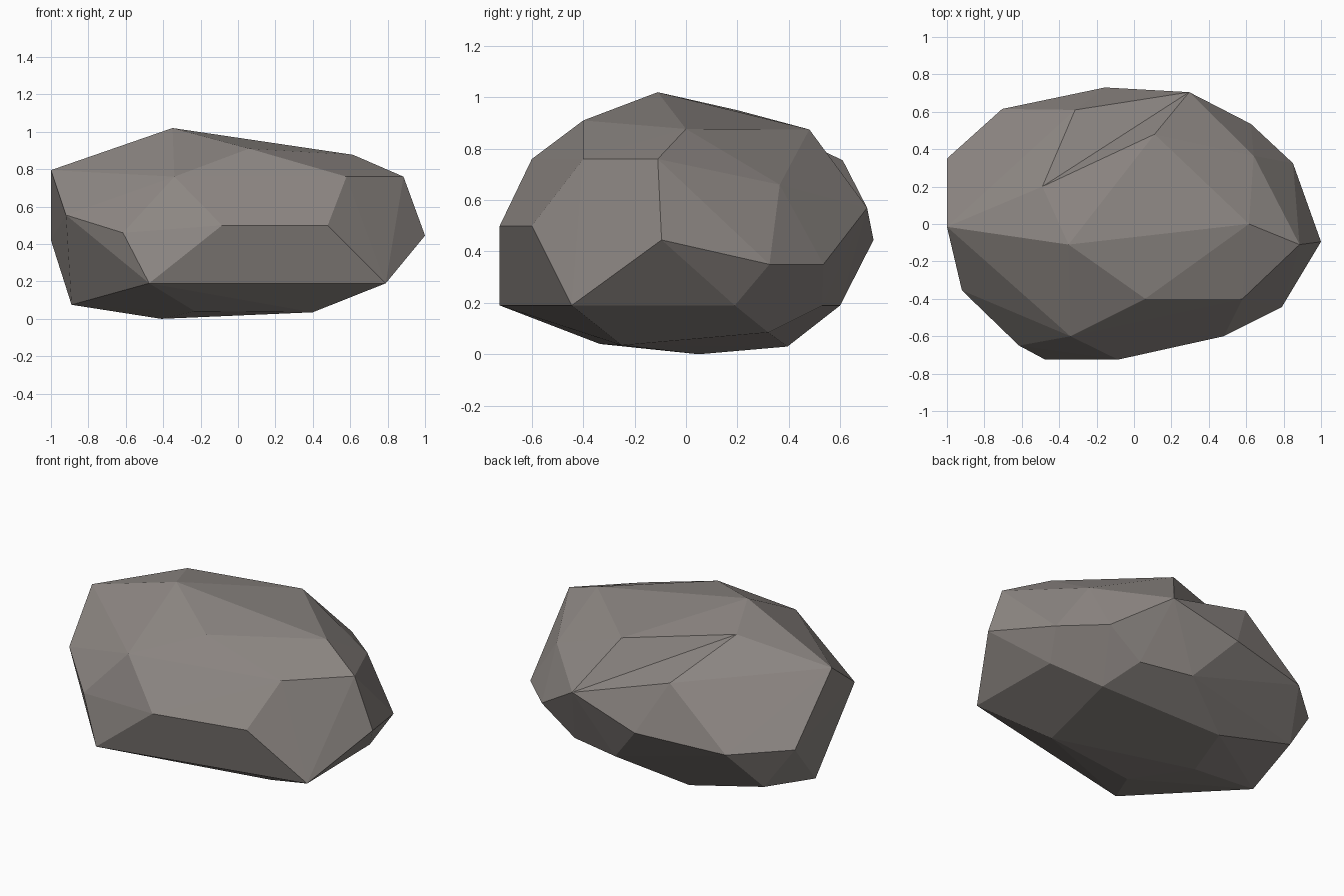
import bpy, bmesh

if "Cube" in bpy.data.objects:
    bpy.data.objects.remove(bpy.data.objects["Cube"])

# Corner rings of the chipped boulder, from crown to base
crown = [(-.35, -.11, 1.02), (.06, -.40, .91), (.615, 0, .877), (.11, .48, .875), (-.49, .20, .95)]
shoulder = [(.885, -.11, .76), (.58, -.40, .76), (-.34, -.60, .76), (-1, -.015, .795),
            (-.315, .61, .755), (.295, .705, .57), (.64, .365, .66)]
waist = [(1, -.095, .445), (.48, -.60, .50), (-.085, -.725, .50), (-.615, -.65, .46),
         (-.92, -.355, .555), (-1, .35, .42), (-.705, .615, .41), (-.155, .73, .445),
         (.625, .535, .35), (.85, .325, .35)]
skirt = [(.79, -.445, .19), (-.475, -.725, .19), (-.82, .40, .16), (.07, .60, .19),
         (.40, .53, .19), (.78, .19, .19)]
base = [(-.89, -.01, .075), (-.23, -.335, .04), (.40, -.25, .035), (.26, .12, .09),
        (.50, .32, .085), (-.30, .395, .03), (-.41, .05, 0)]

bm = bmesh.new()
for ring in (crown, shoulder, waist, skirt, base):
    for co in ring:
        bm.verts.new(co)

# Wrap the corners in flat facets
hull = bmesh.ops.convex_hull(bm, input=bm.verts[:])
loose = [v for v in bm.verts if not v.link_faces]
bmesh.ops.delete(bm, geom=loose, context='VERTS')


def nearest(co):
    return min(bm.verts, key=lambda v: sum((a - b) ** 2 for a, b in zip(v.co, co)))


# Dent in the upper back: turn the ridge into a shallow valley
ridge = bm.edges.get((nearest(crown[3]), nearest(shoulder[4])))
if ridge:
    bmesh.ops.rotate_edges(bm, edges=[ridge], use_ccw=False)
bmesh.ops.recalc_face_normals(bm, faces=bm.faces[:])

mesh = bpy.data.meshes.new("boulder")
bm.to_mesh(mesh)
bm.free()

# Plain warm grey stone
stone = bpy.data.materials.new("warm grey stone")
stone.diffuse_color = (.27, .245, .23, 1)
stone.use_nodes = True
stone.node_tree.nodes["Principled BSDF"].inputs["Base Color"].default_value = stone.diffuse_color
mesh.materials.append(stone)

boulder = bpy.data.objects.new("boulder", mesh)
bpy.context.collection.objects.link(boulder)
